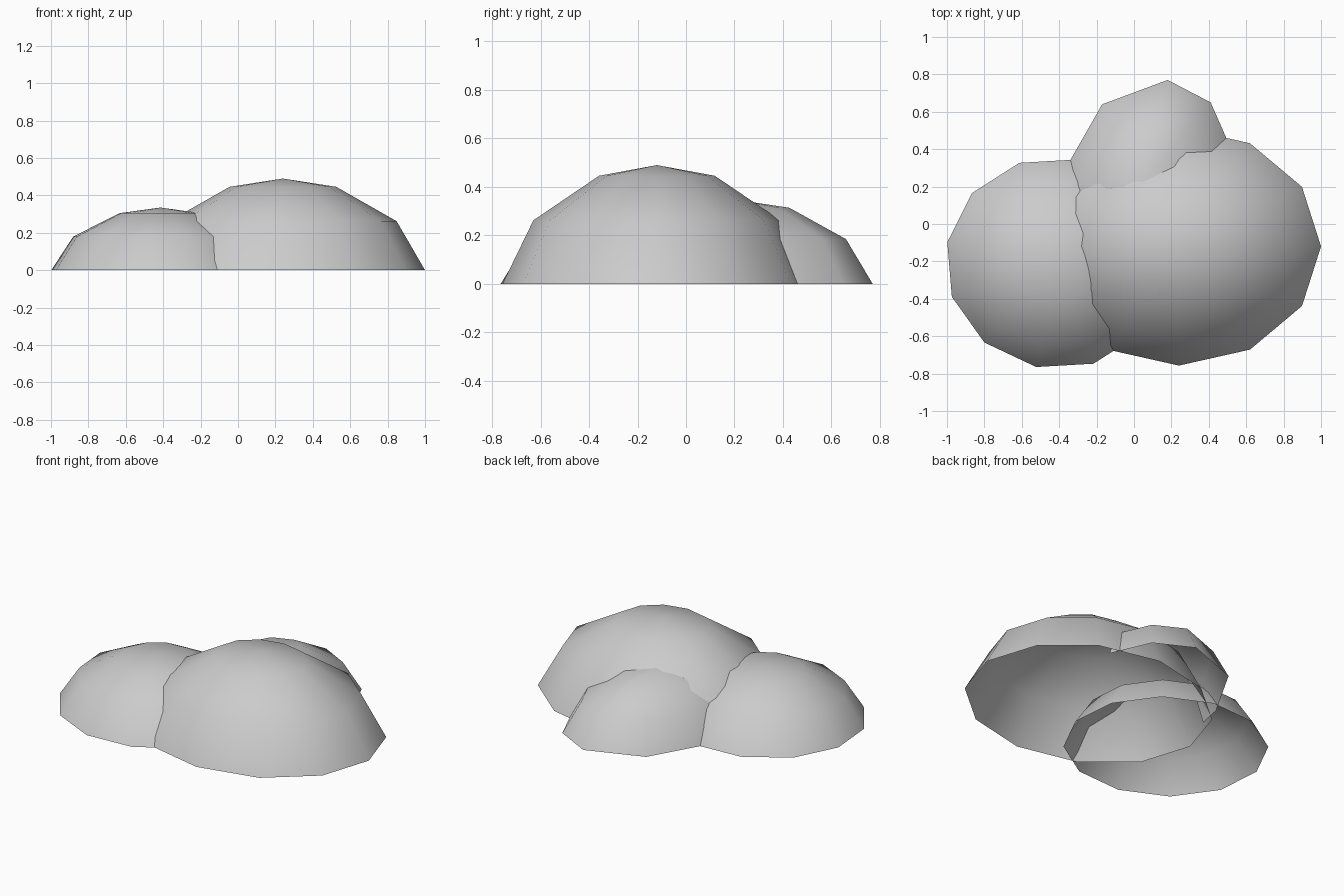
import bpy
import bmesh
from math import cos, sin, pi, radians

cube = bpy.data.objects.get("Cube")
if cube:
    bpy.data.objects.remove(cube, do_unlink=True)

# One plain grey for every mound
grey = bpy.data.materials.new("light_grey")
grey.use_nodes = True
colour = (0.6, 0.6, 0.6, 1)
grey.diffuse_color = colour
grey.node_tree.nodes["Principled BSDF"].inputs["Base Color"].default_value = colour

# Dome profile: fraction of the radius, fraction of the height
PROFILE = [(1, 0), (0.8, 0.535), (0.375, 0.91)]


def ellipse(centre, rx, ry, turn=0, sides=12):
    """Ground outline of a mound."""
    t = radians(turn)
    points = []
    for i in range(sides):
        a = 2 * pi * i / sides
        x, y = rx * cos(a), ry * sin(a)
        points.append((centre[0] + x * cos(t) - y * sin(t),
                       centre[1] + x * sin(t) + y * cos(t)))
    return points


def mound(name, centre, height, rim, closed=True):
    """Open-bottomed smooth dome rising from a rim to an apex."""
    cx, cy = centre
    bm = bmesh.new()
    rings = [[bm.verts.new((cx + (x - cx) * r, cy + (y - cy) * r, height * h))
              for x, y in rim] for r, h in PROFILE]
    apex = bm.verts.new((cx, cy, height))
    count = len(rim)
    for i in range(count if closed else count - 1):
        j = (i + 1) % count
        for low, high in zip(rings, rings[1:]):
            bm.faces.new((low[i], low[j], high[j], high[i]))
        bm.faces.new((rings[-1][i], rings[-1][j], apex))
    for face in bm.faces:
        face.smooth = True
    mesh = bpy.data.meshes.new(name)
    bm.to_mesh(mesh)
    bm.free()
    mesh.materials.append(grey)
    obj = bpy.data.objects.new(name, mesh)
    bpy.context.collection.objects.link(obj)
    return obj


# Large mound
main = (0.24, -0.12)
mound("large_mound", main, 0.49, ellipse(main, 0.76, 0.637))

# Medium mound beside it
side = (-0.415, -0.21)
mound("medium_mound", side, 0.335, ellipse(side, 0.594, 0.565, -11))

# Small half mound leaning against the back of the others
back_rim = [(0.52, 0.40), (0.41, 0.65), (0.18, 0.77),
            (-0.17, 0.64), (-0.37, 0.29), (-0.40, 0.14)]
mound("small_back_mound", (0.05, 0.22), 0.345, back_rim, closed=False)
